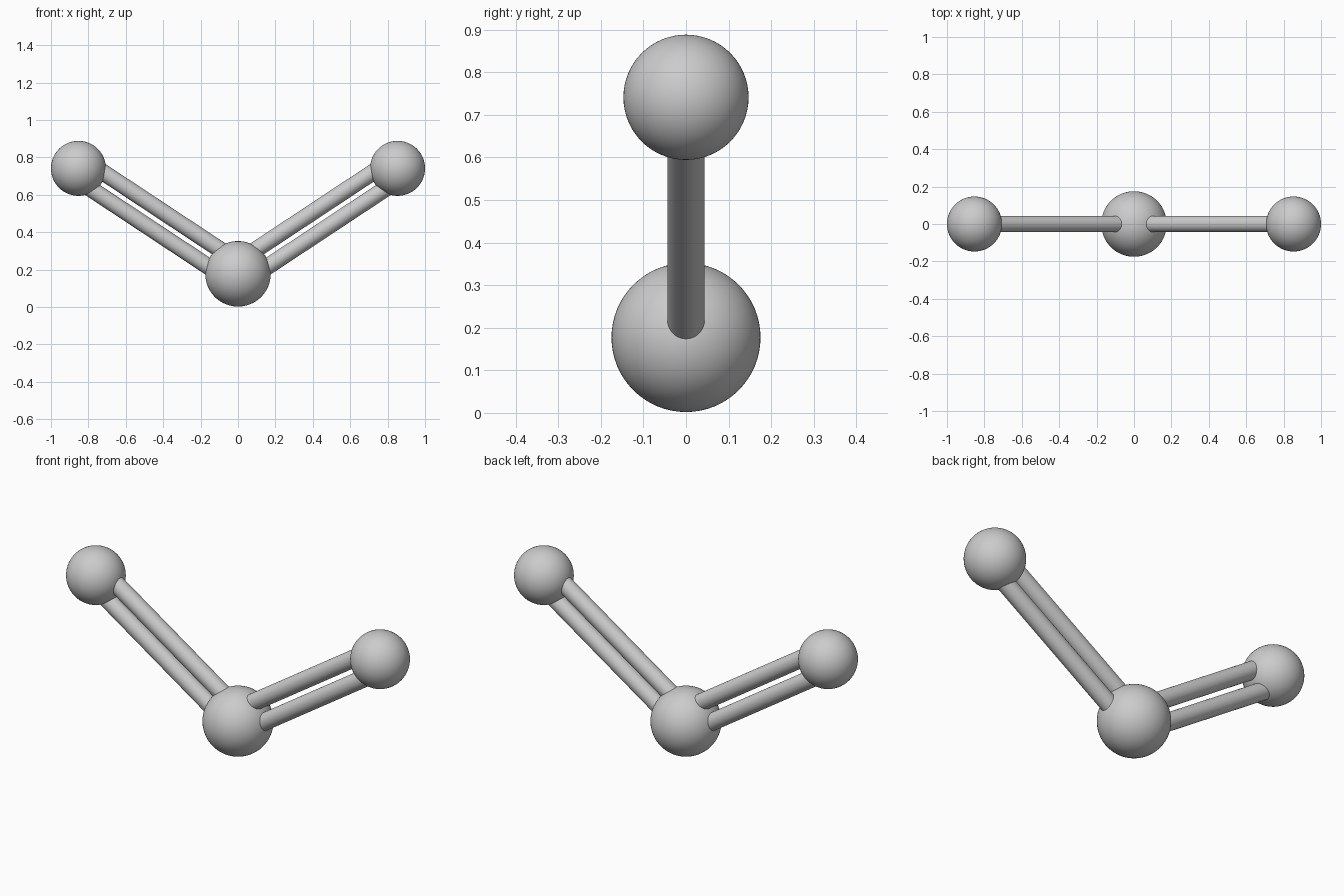
import bpy
from mathutils import Vector

if "Cube" in bpy.data.objects:
    bpy.data.objects.remove(bpy.data.objects["Cube"])

CENTRE = Vector((0, 0, 0.177))
BOND_R = 0.044
BOND_OFFSET = 0.055


def ball(name, loc, r):
    bpy.ops.mesh.primitive_uv_sphere_add(segments=64, ring_count=32, radius=r, location=loc)
    ob = bpy.context.object
    ob.name = name
    bpy.ops.object.shade_smooth()


def rod(name, a, b, r):
    d = b - a
    bpy.ops.mesh.primitive_cylinder_add(vertices=48, radius=r, depth=d.length, location=(a + b) / 2)
    ob = bpy.context.object
    ob.name = name
    ob.rotation_euler = d.to_track_quat('Z', 'Y').to_euler()
    bpy.ops.object.shade_smooth_by_angle()


# Central atom
ball("central_atom", CENTRE, 0.175)

# Outer atoms, each joined by a double bond
for side, s in (("left", -1), ("right", 1)):
    outer = Vector((s * 0.853, 0, 0.741))
    ball(side + "_outer_atom", outer, 0.147)
    along = (outer - CENTRE).normalized()
    across = Vector((-s * along.z, 0, s * along.x)) * BOND_OFFSET
    for level, k in (("lower", -1), ("upper", 1)):
        rod(f"{side}_{level}_bond", CENTRE + across * k, outer + across * k, BOND_R)
